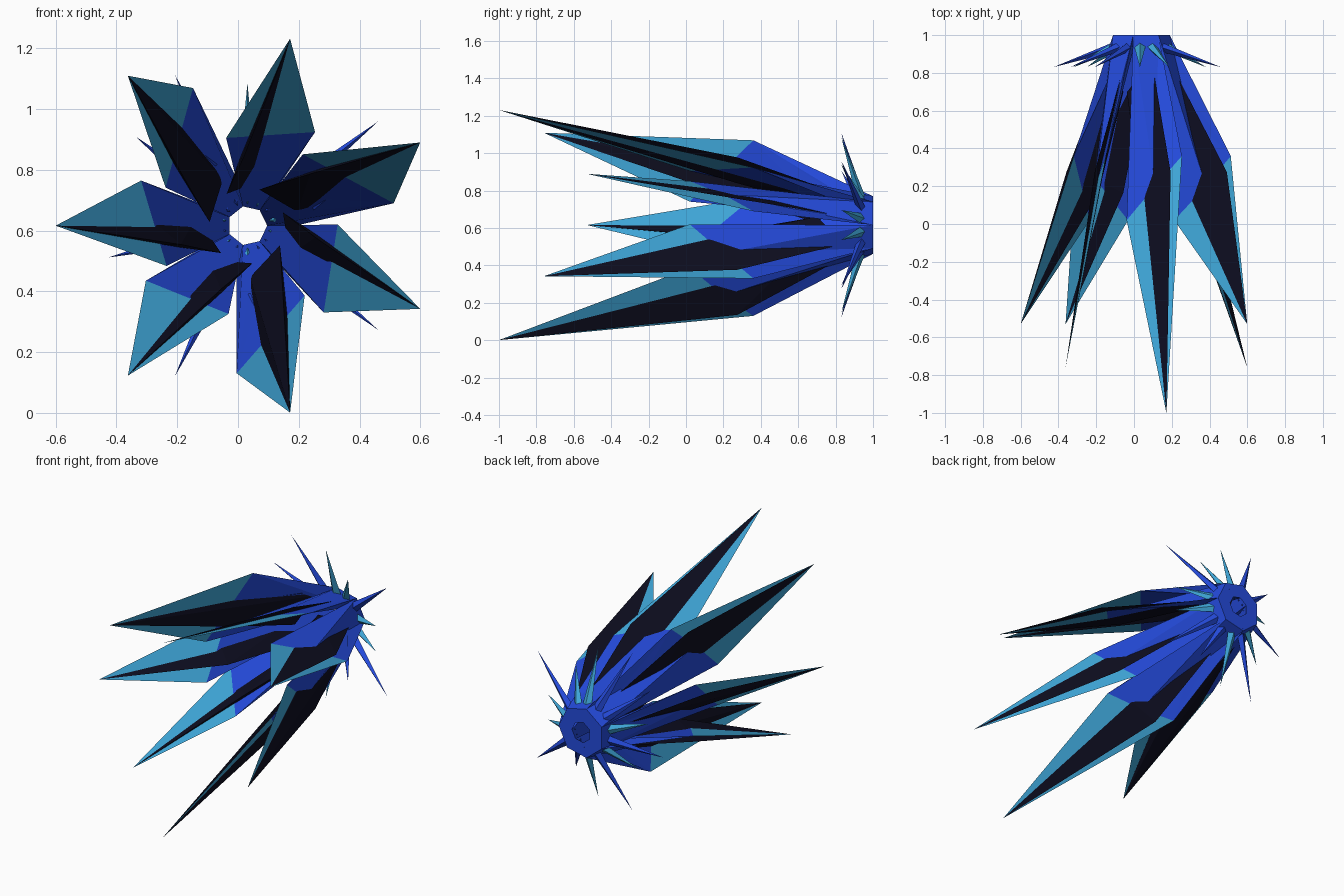
import bpy, bmesh, math
from mathutils import Vector

cube = bpy.data.objects.get("Cube")
if cube:
    bpy.data.objects.remove(cube, do_unlink=True)

CX, CZ, STEP = 0.031, 0.616, math.tau / 7


def material(name, rgb):
    m = bpy.data.materials.new(name)
    m.use_nodes = True
    m.diffuse_color = (*rgb, 1)
    m.node_tree.nodes["Principled BSDF"].inputs["Base Color"].default_value = (*rgb, 1)
    return m


BLUE = material("deep blue", (0.018, 0.07, 0.72))
LIGHT = material("light blue", (0.05, 0.39, 0.70))
BLACK = material("blue black", (0.004, 0.004, 0.014))


def polar(r, degrees, y):
    """Point in a blade's own frame: radial, depth, tangential."""
    a = math.radians(degrees)
    return Vector((r * math.cos(a), y, r * math.sin(a)))


def place(p, angle):
    """Turn a point about the long axis and move it to the hub centre."""
    c, s = math.cos(angle), math.sin(angle)
    return Vector((CX + p.x * c - p.z * s, p.y, CZ + p.x * s + p.z * c))


def finish(name, bm, mats):
    bmesh.ops.recalc_face_normals(bm, faces=bm.faces[:])
    mesh = bpy.data.meshes.new(name)
    bm.to_mesh(mesh)
    bm.free()
    for m in mats:
        mesh.materials.append(m)
    obj = bpy.data.objects.new(name, mesh)
    bpy.context.collection.objects.link(obj)


def hull(name, points, angle, mat):
    bm = bmesh.new()
    for p in points:
        bm.verts.new(place(p, angle))
    res = bmesh.ops.convex_hull(bm, input=bm.verts[:])
    spare = {v for v in res["geom_interior"] + res["geom_unused"]
             if isinstance(v, bmesh.types.BMVert)}
    bmesh.ops.delete(bm, geom=list(spare), context="VERTS")
    finish(name, bm, [mat])


def blade(index, angle, tip_y, wide):
    tip = polar(0.631, 0, tip_y)
    low = polar(0.487, -17, 0.36) if wide else polar(0.38, -23, 0.36)
    high = polar(0.297, 26.5, 0.02)
    points = {
        "T": tip, "L": low, "H": high,
        "M": (low + high) / 2 + Vector((0.02, 0.01, 0)),
        "a": polar(0.065, -25.7, 1), "b": polar(0.065, 25.7, 1),
        "c": polar(0.158, -25.7, 1), "d": polar(0.158, 25.7, 1),
    }
    bm = bmesh.new()
    v = {k: bm.verts.new(place(p, angle)) for k, p in points.items()}
    # The tip is light, the root is deep blue
    for key in ("THL", "TLM", "TMH", "LHba", "LcM", "Mcd", "MdH", "Lac", "Hdb", "abdc"):
        face = bm.faces.new([v[k] for k in key])
        face.material_index = 1 if "T" in key else 0
    finish(f"blade_{index}", bm, [BLUE, LIGHT])

    # Dark keel piercing the blade on both sides
    outer = low.lerp(high, 0.25) + Vector((0.06, 0, 0))
    inner = 0.35 * low + 0.86 * high - 0.21 * tip - Vector((0, 0.09, 0))
    side = low.lerp(high, 0.75) + Vector((0, 0.03, 0))
    hull(f"dark_keel_{index}",
         [tip, outer, inner, side, polar(0.125, 46, 0.7), polar(0.17, -10, 0.85)],
         angle, BLACK)


# Seven blades around the hub: tip depth and whether the outer corner is wide
BLADES = [(-0.53, False), (-0.53, False), (-1, True), (-0.76, False),
          (-0.53, True), (-1, False), (-0.76, True)]
for i, (tip_y, wide) in enumerate(BLADES):
    blade(i + 1, math.pi + i * STEP, tip_y, wide)

# Ring of thin thorns at the back
LONG, MIDDLE, PALE = {1, 4, 9, 12}, {3, 5, 7, 10}, {0, 2, 3, 6, 8, 10, 13}
for k in range(14):
    length = 0.55 if k in LONG else 0.47 if k in MIDDLE else 0.36
    thorn = [Vector((length, 0.83, 0)), Vector((0.07, 0.96, 0)),
             Vector((0.15, 0.94, 0.03)), Vector((0.15, 0.94, -0.03)),
             Vector((0.15, 0.96, 0)), Vector((0.15, 0.91, 0))]
    hull(f"thorn_{k + 1}", thorn, (k + 0.5) * STEP / 2, LIGHT if k in PALE else BLUE)
